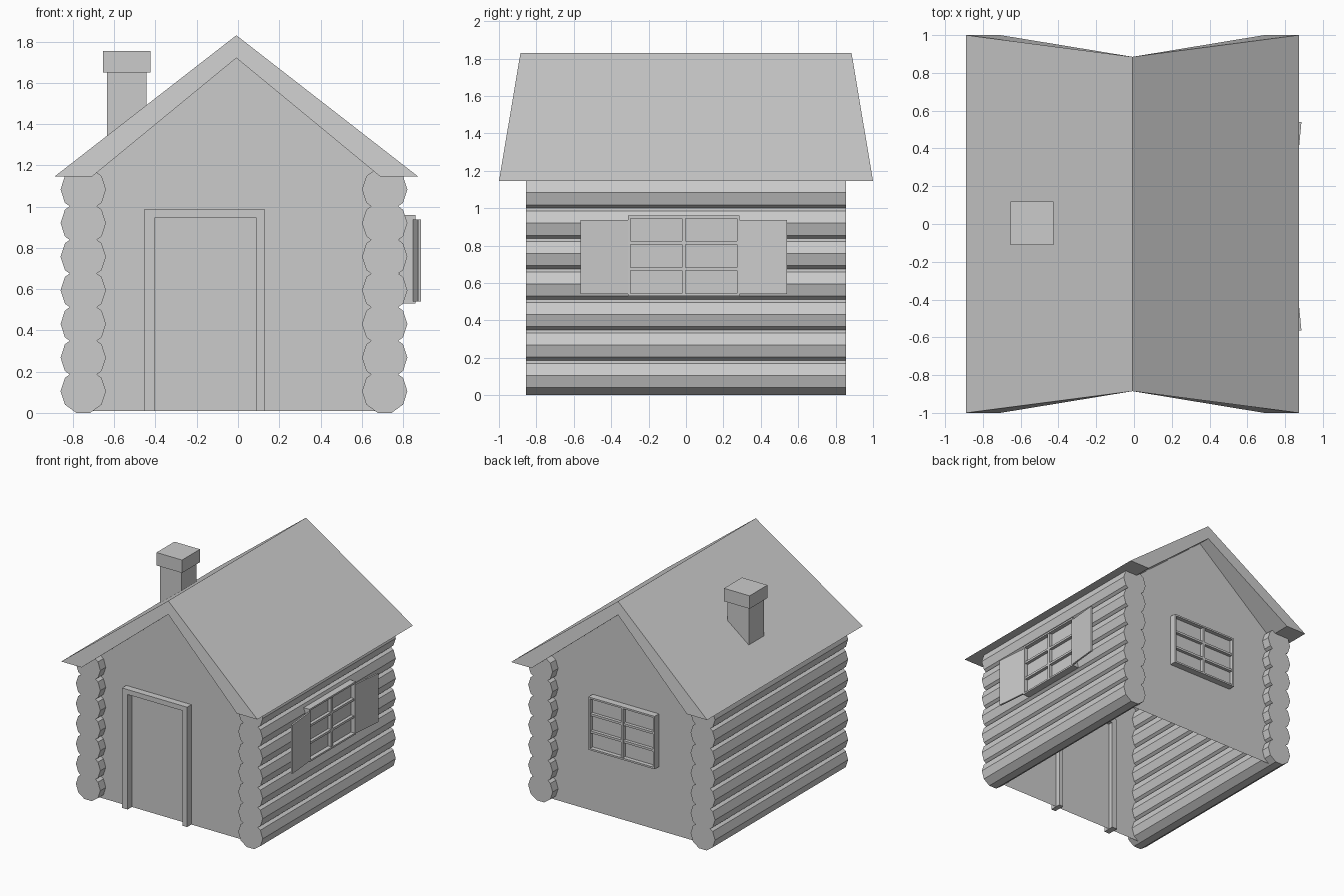
import bpy, bmesh
from math import sin, cos, radians
from mathutils import Matrix, Vector

if "Cube" in bpy.data.objects:
    bpy.data.objects.remove(bpy.data.objects["Cube"])

CX = -0.008  # centre line of the cabin


def finish(name, bm, matrix=None):
    if matrix:
        bm.transform(matrix)
    bmesh.ops.recalc_face_normals(bm, faces=bm.faces)
    mesh = bpy.data.meshes.new(name)
    bm.to_mesh(mesh)
    bm.free()
    obj = bpy.data.objects.new(name, mesh)
    bpy.context.collection.objects.link(obj)
    return obj


def add_box(bm, lo, hi):
    lo, hi = Vector(lo), Vector(hi)
    m = Matrix.Translation((lo + hi) / 2) @ Matrix.Diagonal((hi - lo).to_4d())
    m[3][3] = 1
    bmesh.ops.create_cube(bm, size=1, matrix=m)


def boxes(name, spans, matrix=None):
    bm = bmesh.new()
    for lo, hi in spans:
        add_box(bm, lo, hi)
    return finish(name, bm, matrix)


def loft(name, front, back):
    """Prism between two matching outlines."""
    bm = bmesh.new()
    a = [bm.verts.new(p) for p in front]
    b = [bm.verts.new(p) for p in back]
    bm.faces.new(a)
    bm.faces.new(b[::-1])
    for i in range(len(a)):
        j = (i + 1) % len(a)
        bm.faces.new((a[i], b[i], b[j], a[j]))
    return finish(name, bm)


# Roof: chevron profile, gable ends raked inward toward the ridge
profile = [(-0.89, 1.145), (CX, 1.83), (0.874, 1.145),
           (0.69, 1.145), (CX, 1.72), (-0.708, 1.145)]
ends = [1, 0.885, 1, 1, 0.885, 1]
loft("roof",
     [(x, -y, z) for (x, z), y in zip(profile, ends)],
     [(x, y, z) for (x, z), y in zip(profile, ends)])

# Log side walls: seven ten-sided logs each
for side, x in (("left", -0.75), ("right", 0.711)):
    for i in range(7):
        z = 0.105 + i * 0.163
        ring = [(x + 0.11 * cos(radians(36 * k)), z + 0.11 * sin(radians(36 * k)))
                for k in range(10)]
        loft(f"{side}_log_{i + 1}",
             [(px, -0.855, pz) for px, pz in ring],
             [(px, 0.855, pz) for px, pz in ring])

# Flat gable walls
for name, y in (("front_wall", -0.785), ("back_wall", 0.785)):
    bm = bmesh.new()
    bm.faces.new([bm.verts.new((x, y, z)) for x, z in
                  ((-0.71, 0.01), (0.69, 0.01), (0.69, 1.145), (CX, 1.72), (-0.71, 1.145))])
    finish(name, bm)

# Door frame passing through the front wall
loft("door_frame",
     *[[(x, y, z) for x, z in
        ((-0.455, 0.01), (-0.455, 0.985), (0.13, 0.985), (0.13, 0.01),
         (0.09, 0.01), (0.09, 0.945), (-0.405, 0.945), (-0.405, 0.01))]
       for y in (-0.84, -0.745)])


# Six-pane windows, built facing -y with the front at y = 0
def window(name, matrix):
    w, h, b, d = 0.298, 0.215, 0.014, 0.08
    spans = [((-w, 0, -h), (-w + b, d, h)), ((w - b, 0, -h), (w, d, h)),
             ((-w, 0, h - b), (w, d, h)), ((-w, 0, -h), (w, d, -h + b)),
             ((-0.01, 0.006, -h + b), (0.01, 0.034, h - b))]
    for z in (-0.07, 0.07):
        spans.append(((-w + b, 0.008, z - 0.009), (w - b, 0.034, z + 0.009)))
    boxes(name + "_frame", spans, matrix)
    boxes(name + "_pane", [((-w + b, 0.034, -h + b), (w - b, 0.04, h - b))], matrix)


window("side_window",
       Matrix.Translation((0.86, -0.012, 0.745)) @ Matrix.Rotation(radians(90), 4, 'Z'))
window("back_window",
       Matrix.Translation((CX, 0.84, 0.742)) @ Matrix.Rotation(radians(180), 4, 'Z'))

# Shutters hinged on the side window, swung slightly off the wall
for name, hinge, s in (("front_shutter", -0.31, -1), ("back_shutter", 0.285, 1)):
    boxes(name, [((-0.014, min(0, s * 0.255), 0.54), (0, max(0, s * 0.255), 0.937))],
          Matrix.Translation((0.862, hinge, 0)) @ Matrix.Rotation(radians(-5.5 * s), 4, 'Z'))

# Chimney
boxes("chimney_shaft", [((-0.635, -0.095, 1.28), (-0.443, 0.1, 1.66))])
boxes("chimney_cap", [((-0.655, -0.112, 1.65), (-0.425, 0.118, 1.755))])
